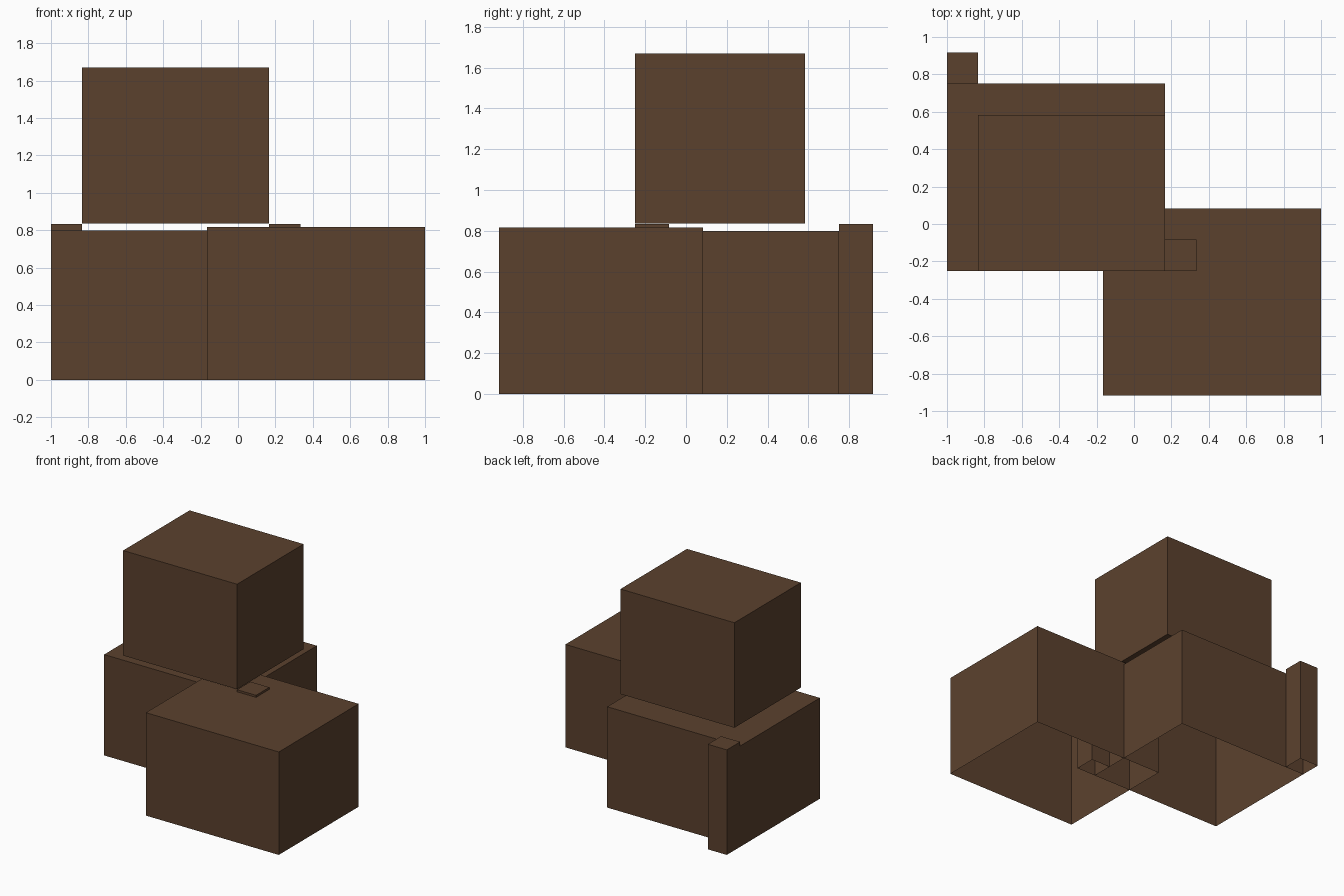
import bpy, bmesh
from mathutils import Vector

if "Cube" in bpy.data.objects:
    bpy.data.objects.remove(bpy.data.objects["Cube"])

# single flat brown
brown = bpy.data.materials.new("dark brown")
brown.diffuse_color = (0.105, 0.053, 0.027, 1.0)
brown.use_nodes = True
brown.node_tree.nodes["Principled BSDF"].inputs["Base Color"].default_value = brown.diffuse_color


def box(name, lo, hi, open_bottom=True):
    """Thin-walled box between two corners, optionally without a floor."""
    lo, hi = Vector(lo), Vector(hi)
    bm = bmesh.new()
    bmesh.ops.create_cube(bm, size=1.0)
    for v in bm.verts:
        v.co = [lo[i] if v.co[i] < 0 else hi[i] for i in range(3)]
    bm.normal_update()
    if open_bottom:
        floor = [f for f in bm.faces if f.normal.z < -0.5]
        bmesh.ops.delete(bm, geom=floor, context='FACES_ONLY')
    mesh = bpy.data.meshes.new(name)
    bm.to_mesh(mesh)
    bm.free()
    mesh.materials.append(brown)
    obj = bpy.data.objects.new(name, mesh)
    bpy.context.collection.objects.link(obj)
    return obj


s = 1 / 6
# two overlapping lower boxes, open underneath
box("left_lower_box", (-1, -0.25, 0), (s, 0.75, 0.80))
box("right_lower_box", (-s, -0.9167, 0), (1, 0.0833, 0.8167))
# upper box floating just above the lower ones
box("upper_box", (-5 * s, -0.25, 0.8367), (s, 0.5833, 1.67), open_bottom=False)
# small square posts, one at the back corner and one inside the right box
for name, x, y in (("back_post", -1, 0.75), ("inner_post", s, -0.25)):
    box(name, (x, y, 0), (x + s, y + s, 0.8333))
